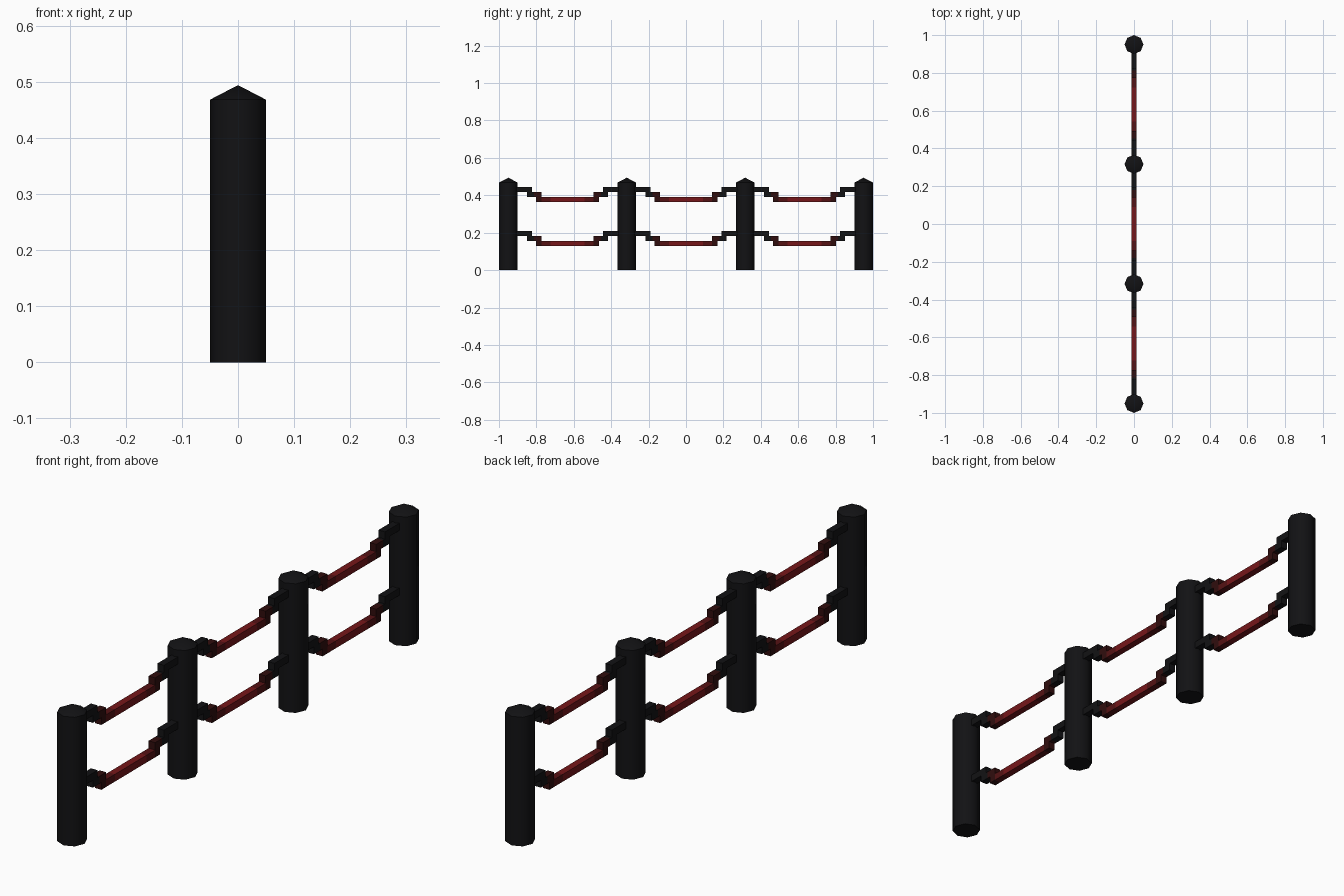
import bpy, bmesh, math

if "Cube" in bpy.data.objects:
    bpy.data.objects.remove(bpy.data.objects["Cube"])

def material(name, rgb):
    m = bpy.data.materials.new(name)
    m.diffuse_color = (*rgb, 1)
    m.use_nodes = True
    m.node_tree.nodes["Principled BSDF"].inputs["Base Color"].default_value = m.diffuse_color
    return m

BLACK = material("black", (0.006, 0.006, 0.007))
SHADES = [BLACK,
          material("dark_red", (0.03, 0.004, 0.004)),
          material("deep_red", (0.09, 0.006, 0.007)),
          material("red", (0.18, 0.008, 0.010))]

def finish(bm, name, mats):
    bmesh.ops.recalc_face_normals(bm, faces=bm.faces)
    me = bpy.data.meshes.new(name)
    bm.to_mesh(me)
    bm.free()
    for m in mats:
        me.materials.append(m)
    ob = bpy.data.objects.new(name, me)
    bpy.context.collection.objects.link(ob)
    return ob

def post(name, y, r=0.05, h=0.468, tip=0.494, sides=8):
    # eight-sided post with a low pointed cap
    bm = bmesh.new()
    base = bmesh.ops.create_circle(bm, cap_ends=True, segments=sides, radius=r)["verts"]
    top = [bm.verts.new((v.co.x, v.co.y, h)) for v in base]
    apex = bm.verts.new((0, 0, tip))
    for i in range(sides):
        j = (i + 1) % sides
        bm.faces.new((base[i], base[j], top[j], top[i]))
        bm.faces.new((top[i], top[j], apex))
    ob = finish(bm, name, [BLACK])
    ob.location.y = y
    bpy.ops.object.select_all(action='DESELECT')
    bpy.context.view_layer.objects.active = ob
    ob.select_set(True)
    bpy.ops.object.shade_smooth_by_angle(angle=math.radians(50))

def bar(bm, stations, shades, z0, z1, w=0.013):
    # square bar along y, one shade between each pair of stations
    rings = [[bm.verts.new((x, y, z)) for x, z in
              ((-w, z0), (w, z0), (w, z1), (-w, z1))] for y in stations]
    for a, b, s in zip(rings, rings[1:], shades):
        for i in range(4):
            j = (i + 1) % 4
            bm.faces.new((a[i], a[j], b[j], b[i])).material_index = s
    bm.faces.new(rings[0]).material_index = shades[0]
    bm.faces.new(rings[-1]).material_index = shades[-1]

def rail(name, y, z, t=0.0265):
    # sagging rail: a long low bar and two steps up at each end
    bm = bmesh.new()
    bar(bm, (-0.168, -0.14, -0.09, 0.09, 0.14, 0.168), (1, 2, 3, 2, 1), z, z + t)
    for s in (-1, 1):
        bar(bm, (s * 0.14, s * 0.18, s * 0.217), (1, 0), z + t, z + 2 * t)
        bar(bm, (s * 0.19, s * 0.28), (0,), z + 2 * t, z + 3 * t)
    finish(bm, name, SHADES).location.y = y

SPACING = 0.6333
for i in range(4):
    post(f"post_{i + 1}", (i - 1.5) * SPACING)
for i in range(3):
    rail(f"upper_rail_{i + 1}", (i - 1) * SPACING, 0.364)
    rail(f"lower_rail_{i + 1}", (i - 1) * SPACING, 0.129)
